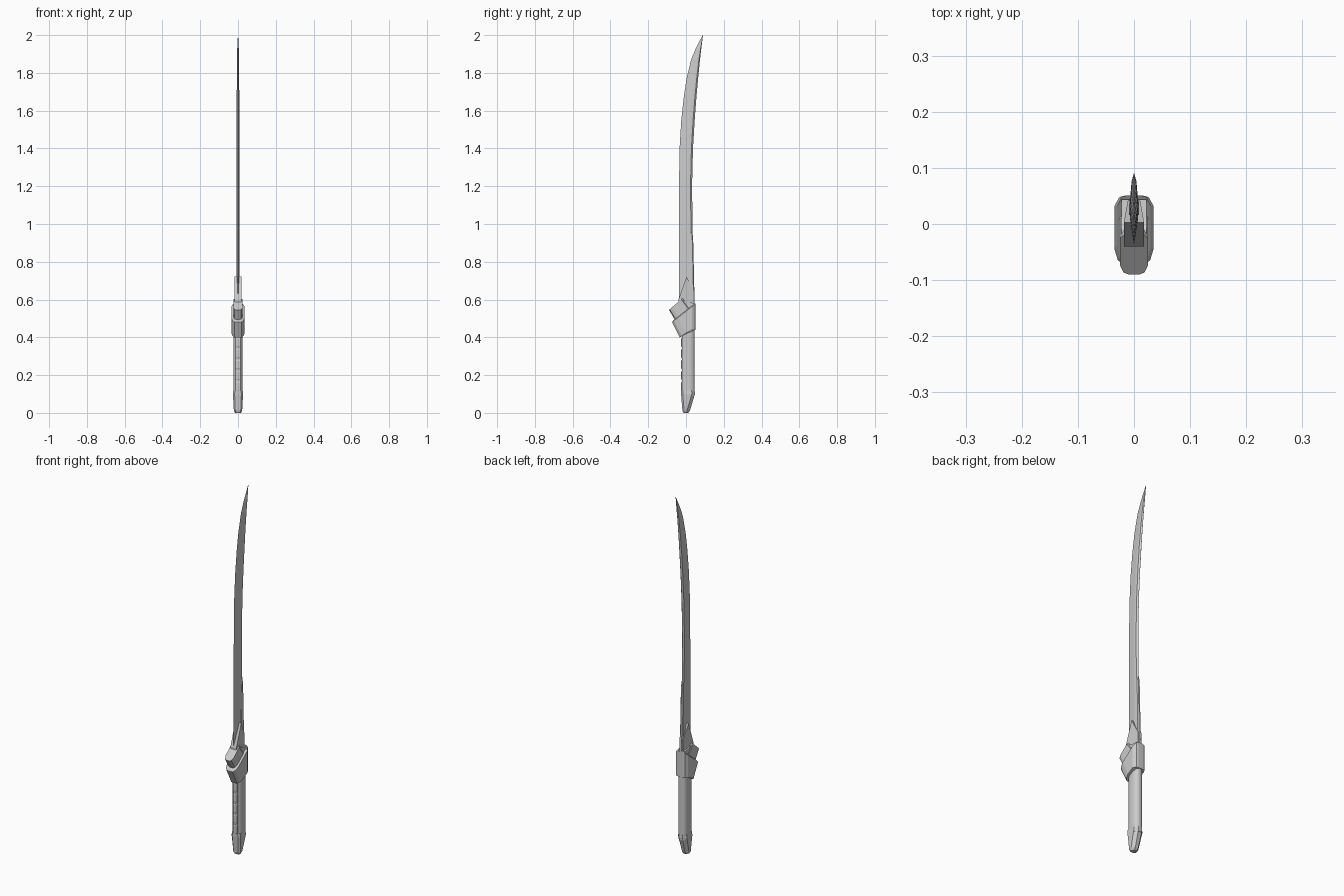
import bpy, bmesh

if "Cube" in bpy.data.objects:
    bpy.data.objects.remove(bpy.data.objects["Cube"])


def loft(name, sections, smooth=False):
    """Skin closed rings of equal point count and cap both ends."""
    bm = bmesh.new()
    rings = [[bm.verts.new(p) for p in s] for s in sections]
    n = len(rings[0])
    for a, b in zip(rings, rings[1:]):
        for i in range(n):
            j = (i + 1) % n
            bm.faces.new((a[i], a[j], b[j], b[i]))
    bm.faces.new(rings[0][::-1])
    bm.faces.new(rings[-1])
    bmesh.ops.remove_doubles(bm, verts=bm.verts, dist=1e-5)
    bmesh.ops.recalc_face_normals(bm, faces=bm.faces)
    me = bpy.data.meshes.new(name)
    bm.to_mesh(me)
    bm.free()
    ob = bpy.data.objects.new(name, me)
    bpy.context.collection.objects.link(ob)
    if smooth:
        bpy.context.view_layer.objects.active = ob
        ob.select_set(True)
        bpy.ops.object.shade_smooth_by_angle(angle=0.6)
        ob.select_set(False)
    return ob


def mirrored(half):
    """Complete an x >= 0 half outline listed front to back."""
    return half + [(-x, y) for x, y in reversed(half) if x > 0]


def flat(half, z):
    return [(x, y, z) for x, y in mirrored(half)]


def slanted(half, zf):
    return [(x, y, zf(y)) for x, y in mirrored(half)]


def extrude_side(name, profile, hw):
    return loft(name, [[(x, y, z) for y, z in profile] for x in (-hw, hw)])


# Curved single-edged blade: z, edge y, spine y, half thickness
blade = [(0.50, -0.038, 0.040, 0.007), (0.90, -0.038, 0.036, 0.007),
         (1.20, -0.037, 0.032, 0.007), (1.40, -0.034, 0.037, 0.007),
         (1.55, -0.025, 0.046, 0.007), (1.67, -0.012, 0.055, 0.007),
         (1.77, 0.003, 0.064, 0.006), (1.87, 0.027, 0.074, 0.005),
         (1.93, 0.052, 0.081, 0.004), (2.00, 0.088, 0.090, 0.0005)]
loft("blade", [flat([(0, e), (t, e + 0.65 * (s - e)), (t, s - 0.12 * (s - e)), (0, s)], z)
               for z, e, s, t in blade])

# Thicker spine reinforcement on the lower blade
loft("spine_rib", [flat([(t, f), (t, b - 0.005), (t * 0.5, b)], z)
                   for z, t, f, b in [(0.55, 0.010, 0.012, 0.046),
                                      (0.70, 0.009, 0.016, 0.043),
                                      (0.92, 0.008, 0.022, 0.038),
                                      (0.96, 0.006, 0.030, 0.034)]])

# Pointed collar at the blade root, narrowing toward the spine
collar = [(-0.040, 0.50), (-0.040, 0.60), (0.003, 0.722), (0.042, 0.645), (0.042, 0.50)]
taper = {0.042: 0.011}
loft("collar", [[(s * taper.get(y, 0.018), y, z) for y, z in collar] for s in (-1, 1)])

# Oval grip with rounded back
grip = [(0.014, -0.022), (0.021, -0.016), (0.025, -0.004), (0.025, 0.020),
        (0.022, 0.034), (0.014, 0.043), (0.006, 0.046)]
loft("grip", [flat(grip, 0.09), flat(grip, 0.50)], smooth=True)

# Ribbed strip down the front of the grip
for i in range(5):
    z = 0.115 + i * 0.058
    extrude_side(f"grip_rib_{i + 1}", [(-0.015, z), (-0.024, z), (-0.026, z + 0.006),
                                       (-0.026, z + 0.044), (-0.024, z + 0.05),
                                       (-0.015, z + 0.05)], 0.012)

# Tapered pommel
pommel = [(0.0, 0.016, -0.014, 0.012), (0.012, 0.022, -0.019, 0.021),
          (0.10, 0.027, -0.026, 0.047), (0.118, 0.025, -0.026, 0.046)]
loft("pommel", [flat([(w * 0.65, f), (w, f + 0.009), (w, b - 0.016), (w * 0.4, b)], z)
                for z, w, f, b in pommel])


# Slanted guard band wrapped around the top of the grip
def band(f, k=1.0):
    return [(0.018 * k, f), (0.029 * k, f + 0.010), (0.035 * k, f + 0.030),
            (0.035 * k, 0.032), (0.026 * k, 0.048), (0.014 * k, 0.051)]


loft("guard_band", [
    slanted(band(-0.033), lambda y: min(0.40 + 0.70 * (y + 0.033), 0.44)),
    slanted(band(-0.074), lambda y: 0.48 + 0.78 * (y + 0.074)),
    slanted(band(-0.070, 0.85), lambda y: 0.484 + 0.78 * (y + 0.074))])

# Tilted upper guard block jutting forward with rounded nose
u, v = (0.76, 0.65), (0.52, -0.86)
nose = [(0.010, 0.0), (0.019, 0.005), (0.025, 0.022), (0.025, 0.088), (0.016, 0.098)]
loft("guard_block", [
    [(x, -0.09 + u[0] * a + v[0] * d, 0.545 + u[1] * a + v[1] * d)
     for x, a in mirrored([(x, a if i < 3 else a * k) for i, (x, a) in enumerate(nose)])]
    for d, k in ((0.0, 0.97), (0.070, 1.05))])

# Rear shoulder filling between the band and the collar
extrude_side("guard_shoulder", [(-0.03, 0.50), (-0.025, 0.60), (0.01, 0.585),
                                (0.044, 0.582), (0.044, 0.50)], 0.022)
